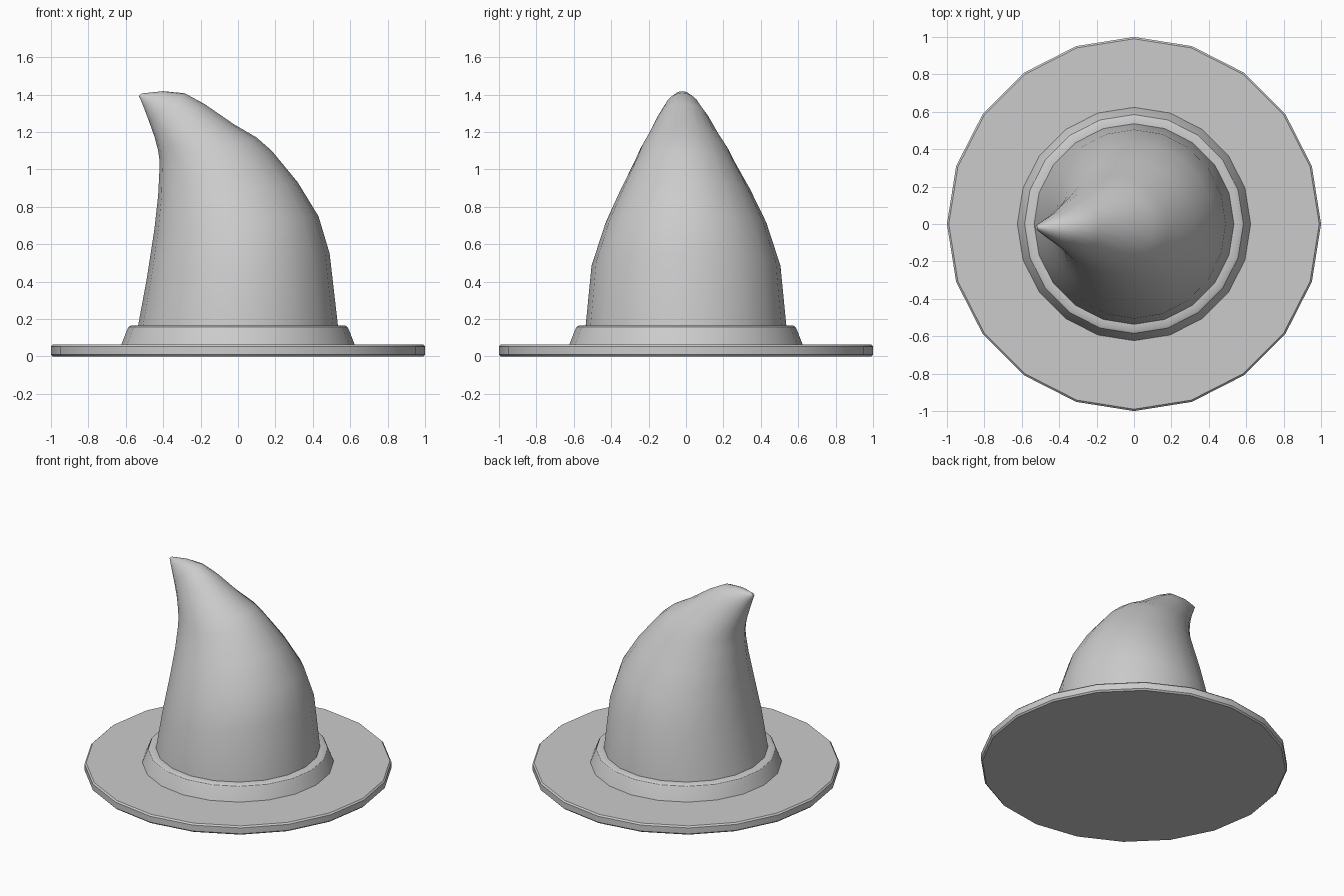
import bpy, bmesh
from math import cos, sin, tau

if "Cube" in bpy.data.objects:
    bpy.data.objects.remove(bpy.data.objects["Cube"])

N = 20


def loft(name, rings, cap_bottom=True, cap_top=True):
    """Rings are (left x, left z, right x, right z, half depth, y centre)."""
    bm = bmesh.new()
    loops = []
    for lx, lz, rx, rz, w, yc in rings:
        loop = []
        for i in range(N):
            c, s = cos(tau * i / N), sin(tau * i / N)
            t = (c + 1) / 2
            loop.append(bm.verts.new((lx + (rx - lx) * t, yc + w * s, lz + (rz - lz) * t)))
        loops.append(loop)
    for a, b in zip(loops, loops[1:]):
        for i in range(N):
            j = (i + 1) % N
            bm.faces.new((a[i], a[j], b[j], b[i]))
    if cap_bottom:
        bm.faces.new(loops[0][::-1])
    if cap_top:
        bm.faces.new(loops[-1])
    bmesh.ops.recalc_face_normals(bm, faces=bm.faces)
    mesh = bpy.data.meshes.new(name)
    bm.to_mesh(mesh)
    bm.free()
    obj = bpy.data.objects.new(name, mesh)
    bpy.context.collection.objects.link(obj)
    bpy.ops.object.select_all(action='DESELECT')
    obj.select_set(True)
    bpy.context.view_layer.objects.active = obj
    bpy.ops.object.shade_smooth_by_angle(angle=0.55)
    return obj


def lathe(name, profile, **caps):
    return loft(name, [(-r, z, r, z, r, 0) for r, z in profile], **caps)


# Flat brim with softened edges
lathe("brim", [(0.99, 0), (1.0, 0.01), (1.0, 0.053), (0.99, 0.063)])

# Sloped band around the base of the crown
lathe("band", [(0.625, 0.06), (0.592, 0.145), (0.585, 0.158), (0.57, 0.166), (0.53, 0.166)],
      cap_bottom=False, cap_top=False)

# Crown that curls over to the left, drawn as tilted rings
loft("crown", [
    (-0.535, 0.16, 0.535, 0.16, 0.537, 0),
    (-0.487, 0.42, 0.49, 0.55, 0.505, 0),
    (-0.447, 0.68, 0.43, 0.75, 0.43, 0),
    (-0.427, 0.86, 0.32, 0.93, 0.345, -0.003),
    (-0.42, 1.00, 0.18, 1.10, 0.263, -0.008),
    (-0.42, 1.05, 0.10, 1.17, 0.235, -0.01),
    (-0.427, 1.10, -0.02, 1.24, 0.195, -0.013),
    (-0.445, 1.17, -0.18, 1.35, 0.14, -0.016),
    (-0.475, 1.255, -0.285, 1.407, 0.092, -0.02),
    (-0.505, 1.335, -0.40, 1.418, 0.05, -0.02),
    (-0.53, 1.393, -0.515, 1.406, 0.008, -0.018),
], cap_bottom=False)
